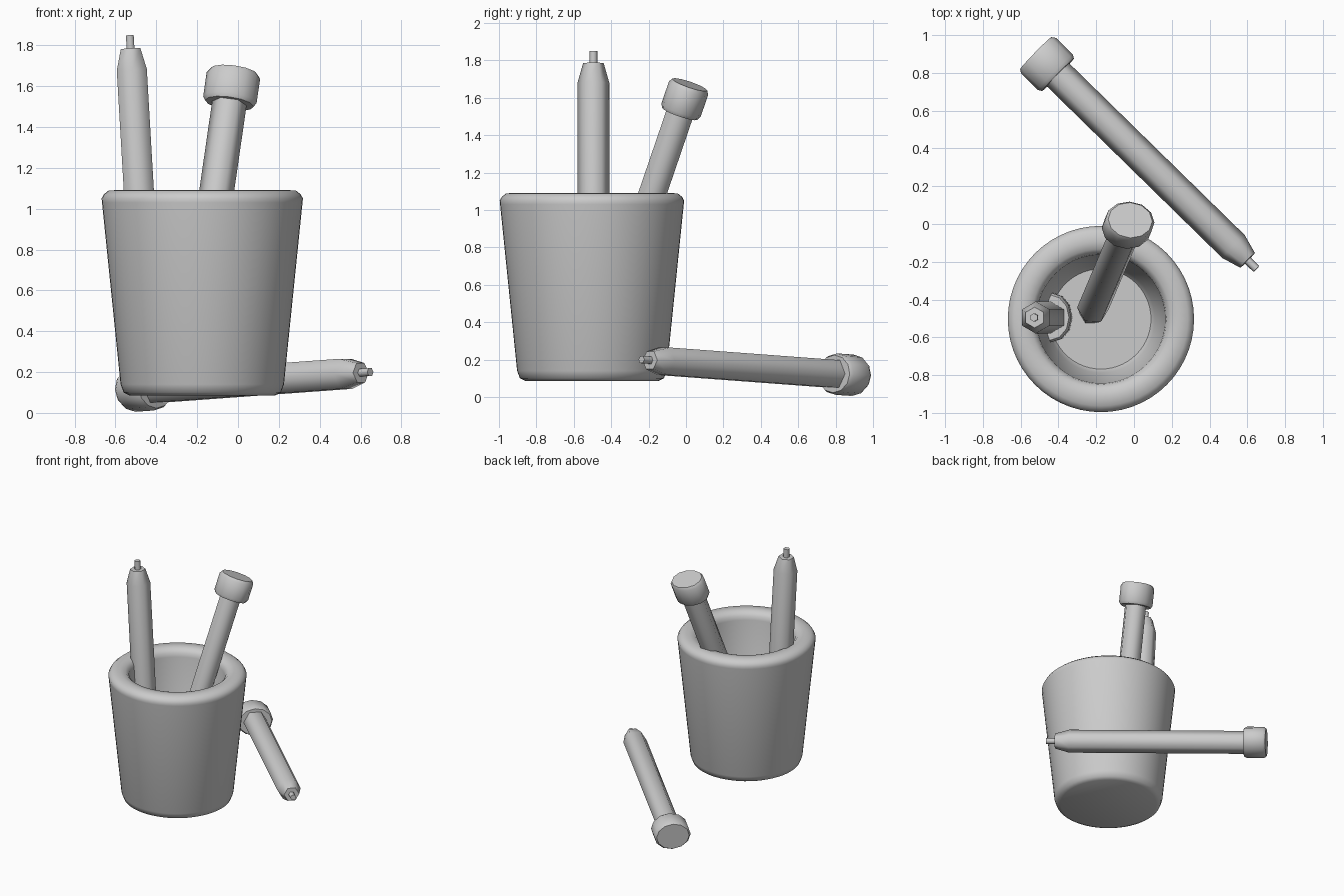
import bpy, math
from mathutils import Vector

if "Cube" in bpy.data.objects:
    bpy.data.objects.remove(bpy.data.objects["Cube"])


def loft(name, rings, angle=35):
    """Skin a list of equal-length rings and close both ends."""
    n = len(rings[0])
    verts = [p for ring in rings for p in ring]
    faces = [(i * n + j, i * n + (j + 1) % n, (i + 1) * n + (j + 1) % n, (i + 1) * n + j)
             for i in range(len(rings) - 1) for j in range(n)]
    faces += [tuple(reversed(range(n))), tuple(range(len(verts) - n, len(verts)))]
    mesh = bpy.data.meshes.new(name)
    mesh.from_pydata(verts, [], faces)
    obj = bpy.data.objects.new(name, mesh)
    bpy.context.collection.objects.link(obj)
    bpy.ops.object.select_all(action='DESELECT')
    obj.select_set(True)
    bpy.context.view_layer.objects.active = obj
    bpy.ops.object.shade_smooth_by_angle(angle=math.radians(angle))
    return obj


def section(center, u, v, a, b, sides):
    """Elliptical ring, half-size a along u and b along v."""
    return [center + u * a * math.cos(t) + v * b * math.sin(t)
            for t in (2 * math.pi * k / sides for k in range(sides))]


def pencil(name, end, tip, wide):
    """Hexagonal pencil from its eraser end to its lead tip."""
    end, tip = Vector(end), Vector(tip)
    axis = (tip - end).normalized()
    length = (tip - end).length
    u = Vector(wide)
    u = (u - axis * u.dot(axis)).normalized()
    v = axis.cross(u)

    def part(suffix, sides, profile, squash=1.0, angle=35):
        loft(name + suffix, [section(end + axis * d, u, v, r, r * squash, sides)
                             for d, r in profile], angle)

    # eraser cap, hexagonal shaft with tapered end, lead
    part("_eraser", 12, [(0, .118), (.02, .132), (.145, .132), (.165, .12)], .84)
    part("_shaft", 6, [(.14, .085), (length - .17, .085), (length - .065, .055)], 1, 65)
    part("_lead", 6, [(length - .08, .022), (length, .022)], 1, 65)


# cup: outer wall, rounded rim, inner wall and floor
X, Y, Z = Vector((1, 0, 0)), Vector((0, 1, 0)), Vector((0, 0, 1))
cup_center = Vector((-.175, -.503, 0))
cup_profile = [(.355, .085), (.385, .1), (.4, .14), (.491, 1.03), (.493, 1.05),
               (.482, 1.07), (.46, 1.088), (.41, 1.092), (.37, 1.085), (.346, 1.06),
               (.34, 1.03), (.285, .25), (.265, .22)]
loft("cup", [section(cup_center + Z * z, X, Y, r, r, 56) for r, z in cup_profile], 50)

# two pencils in the cup, one leaning on the ground
pencil("upright_pencil", (-.435, -.495, .22), (-.53, -.495, 1.85), Y)
pencil("leaning_pencil", (-.02, .02, 1.67), (-.24, -.5, .15), X)
pencil("lying_pencil", (-.52, .905, .115), (.648, -.238, .2), (1, 1, 0))
